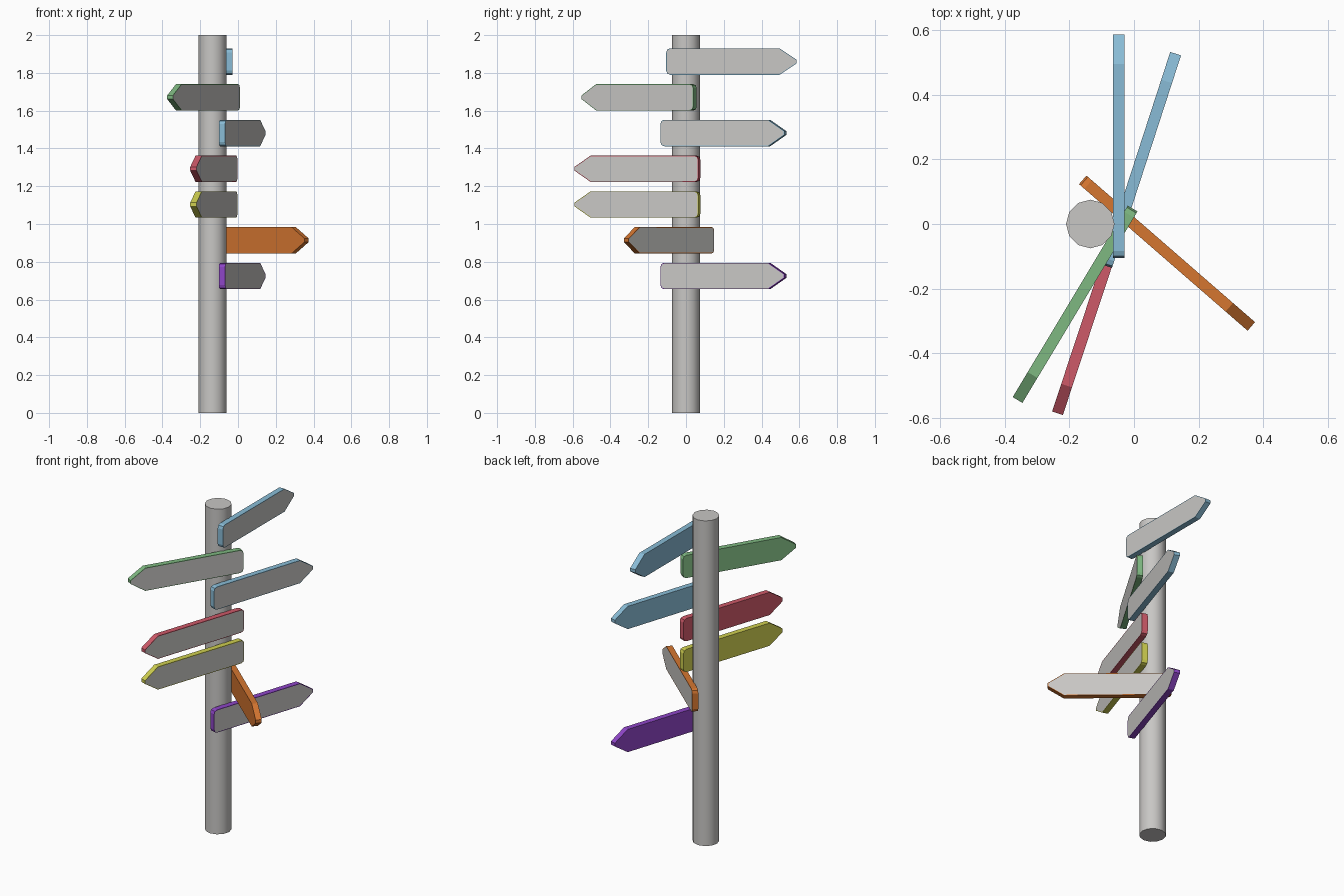
import bpy, bmesh, math
from mathutils import Matrix, Vector

if "Cube" in bpy.data.objects:
    bpy.data.objects.remove(bpy.data.objects["Cube"])


def material(name, rgb):
    m = bpy.data.materials.new(name)
    m.diffuse_color = (*rgb, 1)
    m.use_nodes = True
    m.node_tree.nodes["Principled BSDF"].inputs["Base Color"].default_value = m.diffuse_color
    return m


GREY = material("light grey", (0.58, 0.57, 0.555))
BLUE = material("sky blue", (0.25, 0.50, 0.67))
GREEN = material("leaf green", (0.21, 0.48, 0.22))
RED = material("crimson", (0.61, 0.10, 0.14))
YELLOW = material("yellow", (0.62, 0.62, 0.08))
ORANGE = material("orange", (0.66, 0.18, 0.03))
PURPLE = material("purple", (0.27, 0.06, 0.57))

# Pole
bpy.ops.mesh.primitive_cylinder_add(vertices=12, radius=0.075, depth=2,
                                    location=(-0.135, 0, 1))
pole = bpy.context.object
pole.name = "pole"
pole.data.materials.append(GREY)
bpy.ops.object.shade_smooth_by_angle(angle=math.radians(40))

# Arrow board outline (along local x, up local z), mirrored top to bottom
L, H, T = 0.345, 0.07, 0.035
UPPER = [(-L, H - 0.022), (-L + 0.006, H - 0.006), (-L + 0.022, H),
         (L - 0.09, H), (L, 0.010)]
OUTLINE = UPPER + [(x, -z) for x, z in reversed(UPPER)]


def arrow_board(name, colour, centre, z, heading, face_side):
    """face_side: +1 puts the grey face left of the heading, -1 right."""
    bm = bmesh.new()
    verts = [bm.verts.new((x, -T / 2, h)) for x, h in OUTLINE]
    base = bm.faces.new(verts)
    ext = bmesh.ops.extrude_face_region(bm, geom=[base])
    bmesh.ops.translate(bm, vec=(0, T, 0),
                        verts=[g for g in ext["geom"] if isinstance(g, bmesh.types.BMVert)])
    bmesh.ops.recalc_face_normals(bm, faces=bm.faces)
    # Grey lettering panel with a thin coloured rim
    front = [f for f in bm.faces if f.normal.y * face_side > 0.9]
    bmesh.ops.inset_region(bm, faces=front, thickness=0.004)
    for f in front:
        f.material_index = 1
    me = bpy.data.meshes.new(name)
    bm.to_mesh(me)
    bm.free()
    me.materials.append(colour)
    me.materials.append(GREY)
    ob = bpy.data.objects.new(name, me)
    ob.location = (*centre, z)
    ob.rotation_euler.z = math.radians(heading)
    bpy.context.collection.objects.link(ob)


# Boards from top to bottom
BOARDS = [
    ("blue_board_top", BLUE, (-0.047, 0.24), 90, -1),
    ("green_board", GREEN, (-0.182, -0.248), -121, 1),
    ("blue_board_lower", BLUE, (0.022, 0.198), 72, -1),
    ("red_board", RED, (-0.128, -0.257), -108.3, 1),
    ("yellow_board", YELLOW, (-0.128, -0.257), -108.3, 1),
    ("orange_board", ORANGE, (0.102, -0.09), -41, 1),
    ("purple_board", PURPLE, (0.022, 0.198), 72, -1),
]
for i, (name, colour, centre, heading, side) in enumerate(BOARDS):
    arrow_board(name, colour, centre, 1.86 - 0.1892 * i, heading, side)
